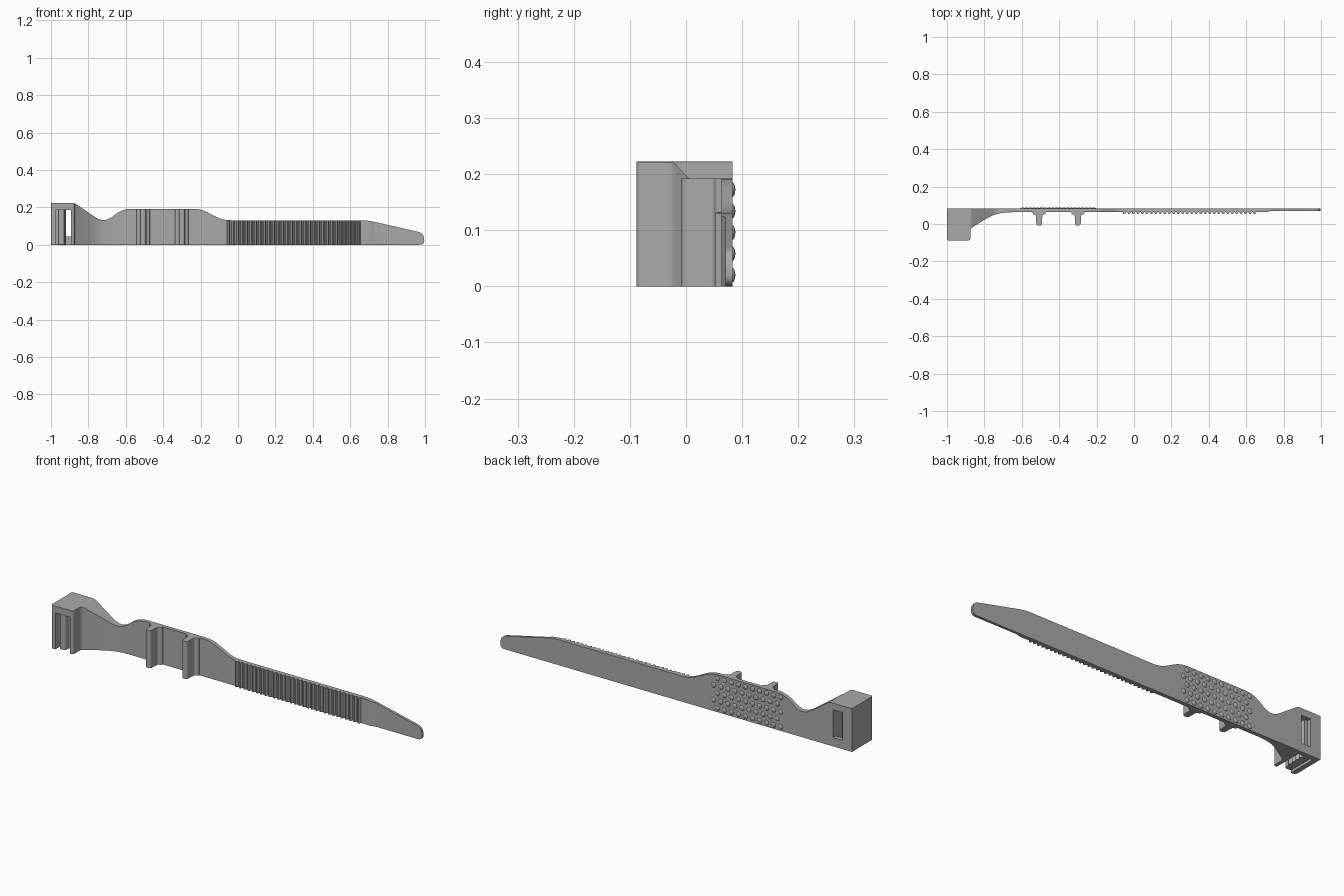
import bpy, bmesh
from mathutils import Vector

cube = bpy.data.objects.get("Cube")
if cube:
    bpy.data.objects.remove(cube)

grey = bpy.data.materials.new("plain grey")
grey.use_nodes = True
grey.diffuse_color = (0.4, 0.4, 0.4, 1)
grey.node_tree.nodes["Principled BSDF"].inputs["Base Color"].default_value = (0.4, 0.4, 0.4, 1)


def rounded(points, steps=6):
    """Profile of (u, v, radius) corners; each radius becomes a short curve."""
    out = []
    for i, (u, v, r) in enumerate(points):
        p = Vector((u, v))
        if r == 0:
            out.append(p)
            continue
        a = Vector(points[i - 1][:2]) - p
        b = Vector(points[(i + 1) % len(points)][:2]) - p
        start = p + a.normalized() * min(r, a.length * 0.49)
        end = p + b.normalized() * min(r, b.length * 0.49)
        for k in range(steps + 1):
            t = k / steps
            out.append(start * (1 - t) ** 2 + p * 2 * t * (1 - t) + end * t * t)
    return out


def finish(name, bm):
    bmesh.ops.recalc_face_normals(bm, faces=bm.faces)
    mesh = bpy.data.meshes.new(name)
    bm.to_mesh(mesh)
    bm.free()
    mesh.materials.append(grey)
    obj = bpy.data.objects.new(name, mesh)
    bpy.context.collection.objects.link(obj)
    return obj


def extrude(name, profile, axis, low, high):
    """Extrude a plan (axis Z) or side (axis Y) profile between two levels."""
    bm = bmesh.new()
    place = (lambda p: (p.x, p.y, low)) if axis == "Z" else (lambda p: (p.x, low, p.y))
    face = bm.faces.new([bm.verts.new(place(p)) for p in profile])
    moved = bmesh.ops.extrude_face_region(bm, geom=[face])["geom"]
    shift = (0, 0, high - low) if axis == "Z" else (0, high - low, 0)
    bmesh.ops.translate(bm, vec=shift, verts=[g for g in moved if isinstance(g, bmesh.types.BMVert)])
    return finish(name, bm)


def box(name, x, y, z):
    corners = [Vector(c) for c in ((x[0], y[0]), (x[1], y[0]), (x[1], y[1]), (x[0], y[1]))]
    return extrude(name, corners, "Z", *z)


def activate(obj):
    bpy.ops.object.select_all(action="DESELECT")
    obj.select_set(True)
    bpy.context.view_layer.objects.active = obj


def carve(obj, cutter, operation):
    cutter.hide_render = True
    mod = obj.modifiers.new("carve", "BOOLEAN")
    mod.operation, mod.object, mod.solver = operation, cutter, "EXACT"
    activate(obj)
    bpy.ops.object.modifier_apply(modifier=mod.name)
    bpy.data.objects.remove(cutter)


BACK, FRONT = 0.083, 0.063

# Plan profile: head, tapered neck, two ridges, toothed band, thin tip
plan = [(-1, BACK, 0), (-1, -0.088, 0.012), (-0.875, -0.088, 0.012),
        (-0.875, -0.025, 0.012), (-0.76, 0.048, 0.05), (-0.69, FRONT, 0.05)]
for x in (-0.507, -0.3):
    plan += [(x - 0.036, FRONT, 0), (x - 0.032, 0.052, 0.006), (x - 0.017, 0.05, 0.012),
             (x - 0.015, -0.008, 0.013), (x + 0.015, -0.008, 0.013),
             (x + 0.017, 0.05, 0.012), (x + 0.032, 0.052, 0.006), (x + 0.036, FRONT, 0)]
teeth, pitch = 30, 0.024
for i in range(teeth):
    x = -0.06 + i * pitch
    plan += [(x, FRONT, 0), (x + 0.005, 0.053, 0), (x + 0.012, 0.053, 0), (x + 0.018, FRONT, 0)]
plan += [(0.71, FRONT, 0), (0.73, 0.07, 0), (1, 0.07, 0.004), (1, BACK, 0.004)]

# Side silhouette trims the plan extrusion to its changing height
side = [(-1.01, -0.01, 0), (-1.01, 0.222, 0), (-0.872, 0.222, 0.008), (-0.715, 0.114, 0.06),
        (-0.62, 0.192, 0.05), (-0.2, 0.192, 0.04), (-0.08, 0.131, 0.04), (0.693, 0.131, 0.04),
        (0.99, 0.063, 0.025), (1.0, 0.0, 0.03), (0.9, 0.0, 0), (0.9, -0.01, 0)]

strap = extrude("strap", rounded(plan), "Z", 0, 0.24)
carve(strap, extrude("silhouette", rounded(side), "Y", -0.2, 0.2), "INTERSECT")

# Locking head: cavity open at the front and bottom, window through the back
carve(strap, box("cavity", (-0.975, -0.893), (-0.1, 0.06), (-0.01, 0.187)), "DIFFERENCE")
carve(strap, box("window", (-0.945, -0.893), (0.03, 0.1), (0.045, 0.187)), "DIFFERENCE")

# Flexible pawl inside the head, with small catches toward the channel
pawl_profile = [(-0.962, 0.062, 0), (-0.962, -0.075, 0.008), (-0.928, -0.075, 0.008)]
for i in range(4):
    y = -0.05 + i * 0.024
    pawl_profile += [(-0.928, y, 0), (-0.92, y + 0.012, 0)]
pawl_profile += [(-0.928, 0.05, 0), (-0.928, 0.062, 0)]
pawl = extrude("locking_pawl", rounded(pawl_profile), "Z", 0.002, 0.188)

# Staggered grip bumps on the back
bm = bmesh.new()
for row in range(5):
    for col in range(10):
        made = bmesh.ops.create_uvsphere(bm, u_segments=16, v_segments=8, radius=0.013)["verts"]
        bmesh.ops.scale(bm, vec=(1, 0.42, 1), verts=made)
        x = -0.595 + col * 0.04 + (row % 2) * 0.02
        bmesh.ops.translate(bm, vec=(x, BACK - 0.0005, 0.02 + row * 0.038), verts=made)
bumps = finish("grip_bumps", bm)

for obj in (strap, pawl, bumps):
    activate(obj)
    bpy.ops.object.shade_smooth_by_angle(angle=0.6)
